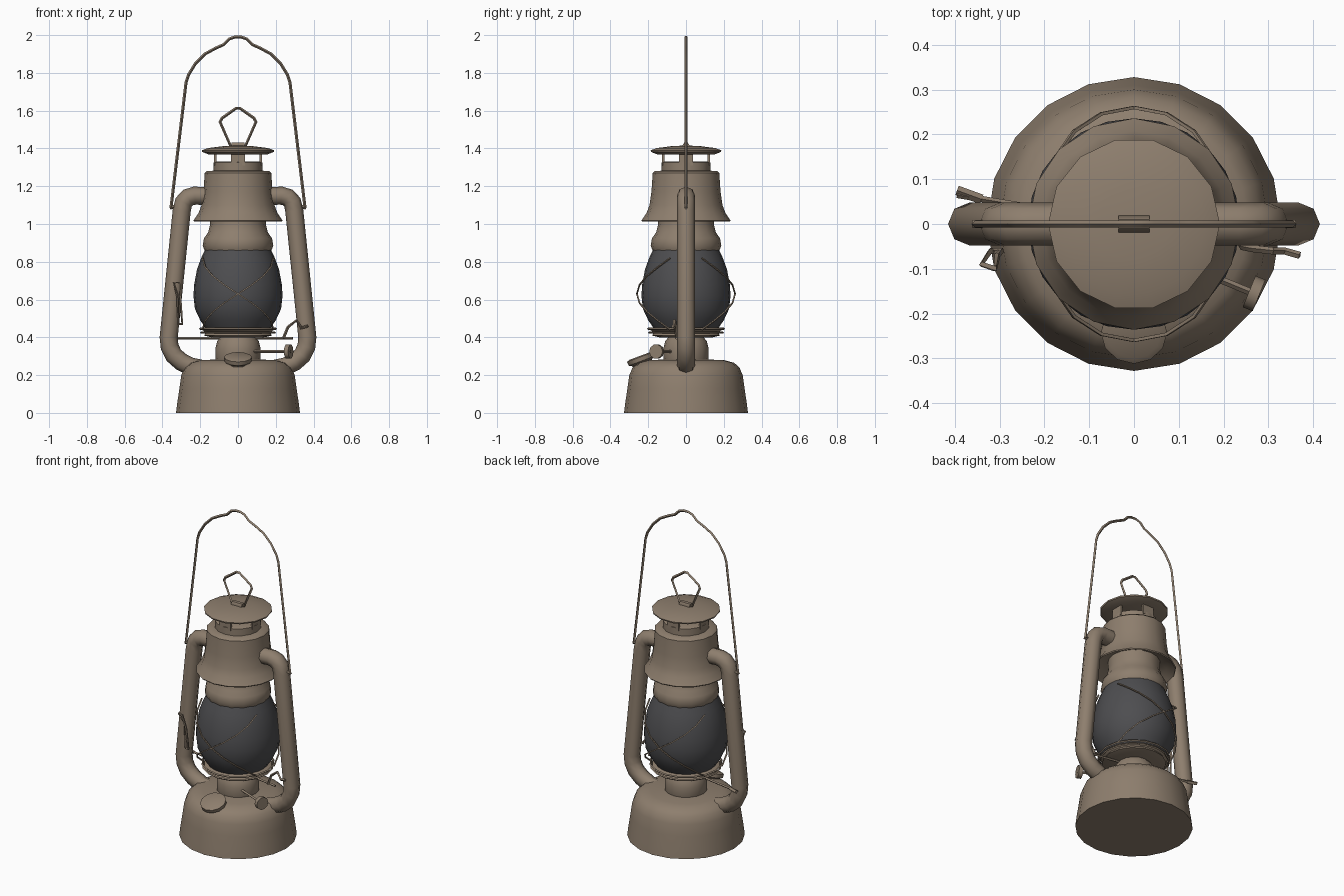
import bpy, bmesh, math
from mathutils import Vector

cube = bpy.data.objects.get("Cube")
if cube:
    bpy.data.objects.remove(cube, do_unlink=True)


def material(name, rgb, rough):
    m = bpy.data.materials.new(name)
    m.use_nodes = True
    m.diffuse_color = (*rgb, 1)
    bsdf = next(n for n in m.node_tree.nodes if n.type == 'BSDF_PRINCIPLED')
    bsdf.inputs["Base Color"].default_value = (*rgb, 1)
    bsdf.inputs["Roughness"].default_value = rough
    return m


METAL = material("dull_brown_metal", (0.27, 0.21, 0.155), 0.6)
GLASS = material("dark_grey_glass", (0.075, 0.075, 0.08), 0.4)


def finish(ob, mat, angle=40):
    ob.data.materials.clear()
    ob.data.materials.append(mat)
    bpy.ops.object.select_all(action='DESELECT')
    ob.select_set(True)
    bpy.context.view_layer.objects.active = ob
    bpy.ops.object.shade_smooth_by_angle(angle=math.radians(angle))
    return ob


def lathe(name, profile, segs=20, mat=METAL, angle=40):
    """Spin a list of (radius, height) pairs about z."""
    bm = bmesh.new()
    verts = [bm.verts.new((r, 0, z)) for r, z in profile]
    edges = [bm.edges.new(pair) for pair in zip(verts, verts[1:])]
    bmesh.ops.spin(bm, geom=verts + edges, cent=(0, 0, 0), axis=(0, 0, 1),
                   angle=math.tau, steps=segs, use_merge=True)
    bmesh.ops.remove_doubles(bm, verts=bm.verts, dist=0.0005)
    bmesh.ops.recalc_face_normals(bm, faces=bm.faces)
    me = bpy.data.meshes.new(name)
    bm.to_mesh(me)
    bm.free()
    ob = bpy.data.objects.new(name, me)
    bpy.context.collection.objects.link(ob)
    return finish(ob, mat, angle)


def tube(name, points, radius=0.007, closed=False, res=0):
    """Sweep a round section along a path and turn it into a mesh."""
    cu = bpy.data.curves.new(name, 'CURVE')
    cu.dimensions = '3D'
    cu.bevel_depth = radius
    cu.bevel_resolution = res
    cu.use_fill_caps = True
    sp = cu.splines.new('POLY')
    sp.points.add(len(points) - 1)
    for p, co in zip(sp.points, points):
        p.co = (*co, 1)
    sp.use_cyclic_u = closed
    ob = bpy.data.objects.new(name, cu)
    bpy.context.collection.objects.link(ob)
    bpy.ops.object.select_all(action='DESELECT')
    ob.select_set(True)
    bpy.context.view_layer.objects.active = ob
    bpy.ops.object.convert(target='MESH')
    return finish(bpy.context.view_layer.objects.active, METAL, 60)


def place(ob, centre, direction):
    ob.location = centre
    ob.rotation_euler = Vector(direction).to_track_quat('Z', 'Y').to_euler()


# Fuel tank
lathe("fuel_tank", [(0, 0), (0.328, 0), (0.322, 0.05), (0.31, 0.13), (0.3, 0.2),
                    (0.283, 0.24), (0.255, 0.265), (0.2, 0.28), (0, 0.285)], 20)

# Burner and the gallery that holds the globe
lathe("burner", [(0.115, 0.27), (0.12, 0.29), (0.12, 0.34), (0.11, 0.38),
                 (0.085, 0.41), (0, 0.41)], 16)
lathe("globe_gallery", [(0, 0.4), (0.14, 0.4), (0.18, 0.41), (0.17, 0.425),
                        (0.19, 0.44), (0.17, 0.45), (0, 0.45)], 16, angle=30)

# Glass globe
lathe("globe", [(0, 0.44), (0.165, 0.44), (0.2, 0.49), (0.228, 0.55), (0.236, 0.62),
                (0.232, 0.68), (0.217, 0.76), (0.195, 0.82), (0.172, 0.87), (0, 0.87)],
      24, GLASS)

# Collar, flared hood and chimney
lathe("globe_collar", [(0.15, 0.86), (0.177, 0.86), (0.187, 0.885), (0.18, 0.925),
                       (0.158, 0.955), (0.147, 1.0), (0.147, 1.1)], 16, angle=50)
lathe("hood", [(0.147, 1.06), (0.19, 1.05), (0.232, 1.012), (0.236, 1.018), (0.208, 1.06),
               (0.193, 1.1), (0.183, 1.17), (0.176, 1.27), (0.165, 1.28), (0.12, 1.283)],
      16)
lathe("chimney", [(0.11, 1.275), (0.13, 1.28), (0.13, 1.325), (0.122, 1.33), (0, 1.315)], 16)

# Four posts between the chimney and the cap
for i in range(4):
    a = i * math.pi / 2
    bpy.ops.mesh.primitive_cube_add(size=1, location=(0.12 * math.cos(a), 0.12 * math.sin(a), 1.35),
                                    rotation=(0, 0, a))
    post = bpy.context.object
    post.name = "cap_post_%d" % (i + 1)
    post.scale = (0.012, 0.075, 0.08)
    finish(post, METAL)

# Cap
lathe("chimney_cap", [(0, 1.372), (0.155, 1.368), (0.19, 1.382), (0.192, 1.39),
                      (0.16, 1.402), (0.08, 1.412), (0, 1.416)], 14, angle=30)

# Lifting ring on the cap
tube("cap_ring", [(-0.04, 0, 1.415), (-0.095, 0, 1.54), (-0.085, 0, 1.56), (-0.01, 0, 1.613),
                  (0.01, 0, 1.613), (0.085, 0, 1.56), (0.095, 0, 1.54), (0.04, 0, 1.415)],
     0.008, closed=True)
tube("cap_ring_clip", [(-0.035, 0, 1.413), (0.035, 0, 1.413)], 0.02, res=1)

# Side air tubes
half = [(0.15, 1.148), (0.23, 1.15), (0.265, 1.14), (0.288, 1.115), (0.298, 1.07),
        (0.367, 0.4), (0.362, 0.35), (0.34, 0.305), (0.3, 0.27), (0.25, 0.245), (0.2, 0.235)]
for side, s in (("left", 1), ("right", -1)):
    tube(side + "_air_tube", [(s * x, 0, z) for x, z in half], 0.048, res=2)
    # Hook joining the handle to the tube
    tube(side + "_handle_hook", [(s * 0.31, 0, 1.1), (s * 0.36, 0, 1.085)], 0.009)

# Carrying handle
arch = [(0.355, 1.085), (0.275, 1.75), (0.262, 1.79), (0.225, 1.85), (0.175, 1.9),
        (0.12, 1.93), (0.075, 1.95), (0.045, 1.98), (0.015, 1.99)]
tube("carrying_handle", [(-x, 0, z) for x, z in arch] + [(x, 0, z) for x, z in reversed(arch)], 0.008)

# Crossed guard wires in front of and behind the globe
for side, s in (("front", -1), ("back", 1)):
    for d in (-1, 1):
        path = []
        for i in range(9):
            t = i / 4 - 1
            angle = d * t * 1.15
            r = 0.205 + 0.055 * (1 - t * t)
            path.append((r * math.sin(angle), s * r * math.cos(angle), 0.63 + 0.19 * t))
        tube("%s_guard_wire_%s" % (side, "rising" if d > 0 else "falling"), path, 0.005)

# Ring wires around the globe foot
for i, (r, z) in enumerate(((0.195, 0.425), (0.2, 0.445))):
    tube("guard_ring_%d" % (i + 1),
         [(r * math.cos(k * math.tau / 16), r * math.sin(k * math.tau / 16), z) for k in range(16)],
         0.006, closed=True)

# Globe lift rod and its lever
tube("lift_rod", [(-0.395, 0.065, 0.395), (0.29, -0.05, 0.395)], 0.007)
tube("lift_lever", [(0.24, -0.05, 0.395), (0.265, -0.055, 0.455), (0.31, -0.06, 0.49),
                    (0.335, -0.06, 0.45), (0.37, -0.07, 0.46)], 0.008)
tube("rod_end", [(-0.395, 0.075, 0.395), (-0.34, 0.055, 0.395)], 0.011)

# Catch on the right tube
tube("globe_catch", [(-0.295, -0.06, 0.47), (-0.305, -0.07, 0.6), (-0.31, -0.1, 0.69),
                     (-0.34, -0.09, 0.69), (-0.32, -0.06, 0.62), (-0.315, -0.06, 0.47)],
     0.007, closed=True)

# Wick adjuster
tube("wick_spindle", [(0.06, -0.07, 0.325), (0.28, -0.16, 0.325)], 0.008)
knob = lathe("wick_knob", [(0, -0.012), (0.038, -0.012), (0.038, 0.012), (0, 0.012)], 10)
place(knob, (0.268, -0.155, 0.325), (0.22, -0.09, 0))

# Filler cap tilted toward the front
filler = lathe("filler_cap", [(0, -0.06), (0.05, -0.06), (0.055, -0.01), (0.072, 0),
                              (0.074, 0.022), (0.06, 0.028), (0, 0.028)], 12)
place(filler, (0, -0.235, 0.275), (0, -0.35, 0.94))
